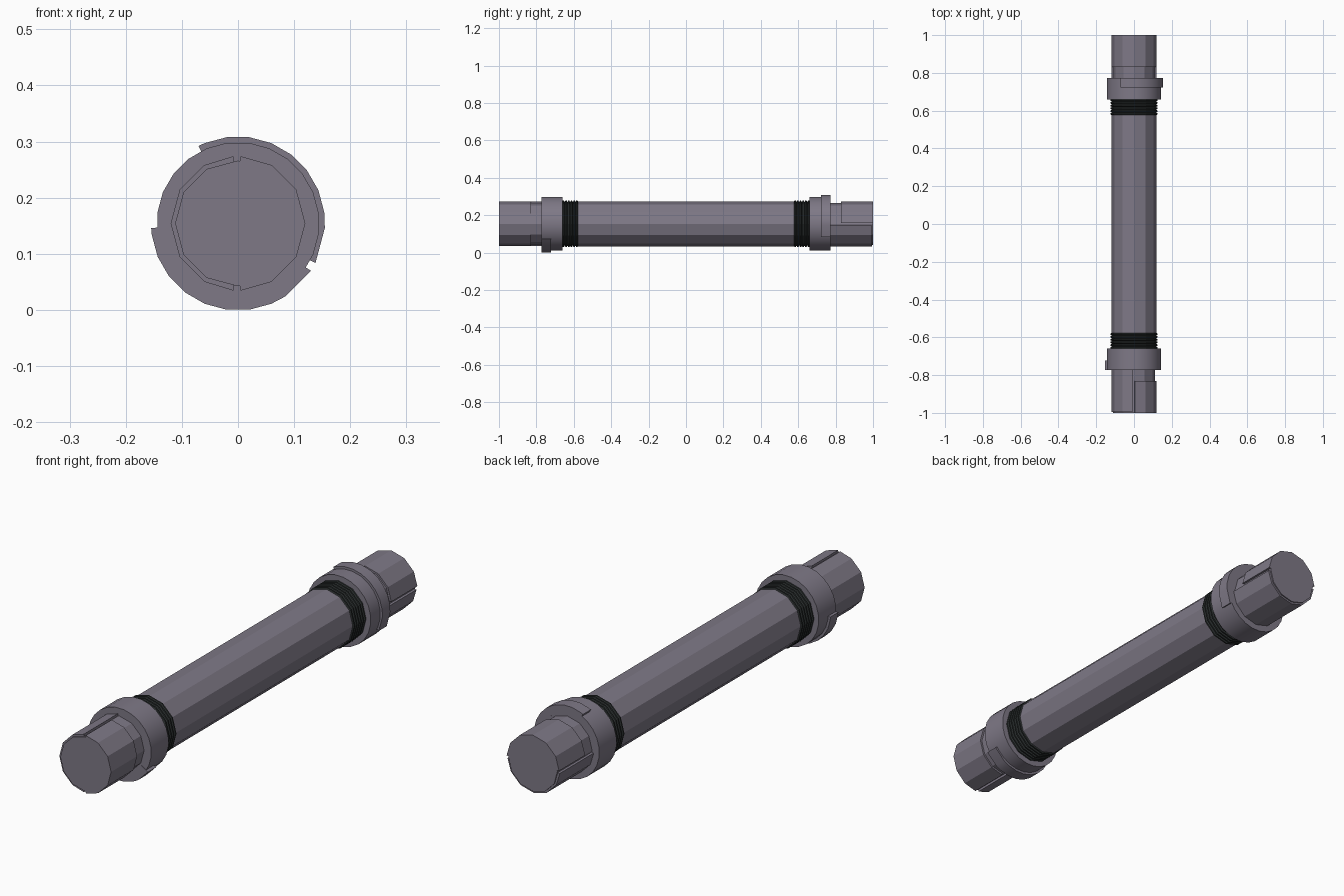
import bpy, bmesh
from math import radians, cos, sin
from mathutils import Matrix

cube = bpy.data.objects.get("Cube")
if cube:
    bpy.data.objects.remove(cube)

AXIS_Z = 0.154


def material(name, rgb):
    mat = bpy.data.materials.new(name)
    mat.use_nodes = True
    mat.diffuse_color = (*rgb, 1)
    mat.node_tree.nodes["Principled BSDF"].inputs["Base Color"].default_value = (*rgb, 1)
    return mat


METAL = material("purple grey metal", (0.21, 0.19, 0.24))
RUBBER = material("black rubber", (0.028, 0.034, 0.034))


def polygon_angles(sides, offset=0):
    return [offset + 360 * i / sides for i in range(sides)]


def sweep(name, mat, profile, angles, sector=False, back=False, spin=0):
    """Turn a (y, radius) profile about the long axis.
    A sector is a closed profile over part of the turn; otherwise a capped solid."""
    bm = bmesh.new()
    rows = [[bm.verts.new((r * cos(radians(a)), y, r * sin(radians(a)))) for a in angles]
            for y, r in profile]
    m, n = len(profile), len(angles)
    for i in range(m if sector else m - 1):
        for j in range(n - 1 if sector else n):
            p, q, k = rows[i], rows[(i + 1) % m], (j + 1) % n
            bm.faces.new((p[j], p[k], q[k], q[j]))
    if sector:
        for j in (0, -1):
            bm.faces.new([row[j] for row in rows])
    else:
        bm.faces.new(rows[0])
        bm.faces.new(rows[-1])
    bmesh.ops.recalc_face_normals(bm, faces=bm.faces)
    mesh = bpy.data.meshes.new(name)
    bm.to_mesh(mesh)
    bm.free()
    mesh.materials.append(mat)
    ob = bpy.data.objects.new(name, mesh)
    bpy.context.collection.objects.link(ob)
    turn = Matrix.Translation((0, 0, AXIS_Z))
    if back:
        turn = turn @ Matrix.Rotation(radians(-spin), 4, 'Y') @ Matrix.Rotation(radians(180), 4, 'Z')
    ob.matrix_world = turn
    bpy.ops.object.select_all(action='DESELECT')
    ob.select_set(True)
    bpy.context.view_layer.objects.active = ob
    bpy.ops.object.shade_smooth_by_angle(angle=radians(20))
    return ob


def block(y0, y1, r0, r1):
    return [(y0, r0), (y0, r1), (y1, r1), (y1, r0)]


TWELVE = polygon_angles(12)

# Long central tube
sweep("main_tube", METAL, [(-0.58, 0.12), (0.58, 0.12)], TWELVE)

# Half shells leave a narrow slot between them
half = [-88] + list(range(-60, 61, 30)) + [88]
other_half = [94] + list(range(120, 241, 30)) + [266]
# Raised cam on the collar, ending in one long flat
cam = [183] + [187.5 + 15 * i for i in range(8)] + [303, 327]

# Ribbed sleeve profile
ribs, pitch = 6, 0.0145
rib_profile = []
for i in range(ribs):
    y = -0.663 + i * pitch
    rib_profile += [(y, 0.116), (y + pitch * 0.3, 0.125), (y + pitch * 0.7, 0.125)]
rib_profile.append((-0.663 + ribs * pitch, 0.116))

for side, back in (("front", False), ("back", True)):
    sweep(side + "_ribbed_sleeve", RUBBER, rib_profile, TWELVE, back=back)
    sweep(side + "_collar", METAL, [(-0.773, 0.145), (-0.66, 0.145)],
          polygon_angles(24, 7.5), back=back, spin=120)
    sweep(side + "_collar_cam", METAL, block(-0.7735, -0.722, 0.12, 0.155), cam,
          sector=True, back=back, spin=120)
    sweep(side + "_end_core", METAL, [(-1, 0.112), (-0.76, 0.112)], TWELVE, back=back)
    sweep(side + "_short_shell", METAL, block(-1, -0.83, 0.1, 0.12), half,
          sector=True, back=back, spin=-90)
    sweep(side + "_long_shell", METAL, block(-0.995, -0.76, 0.1, 0.12), other_half,
          sector=True, back=back, spin=-90)
